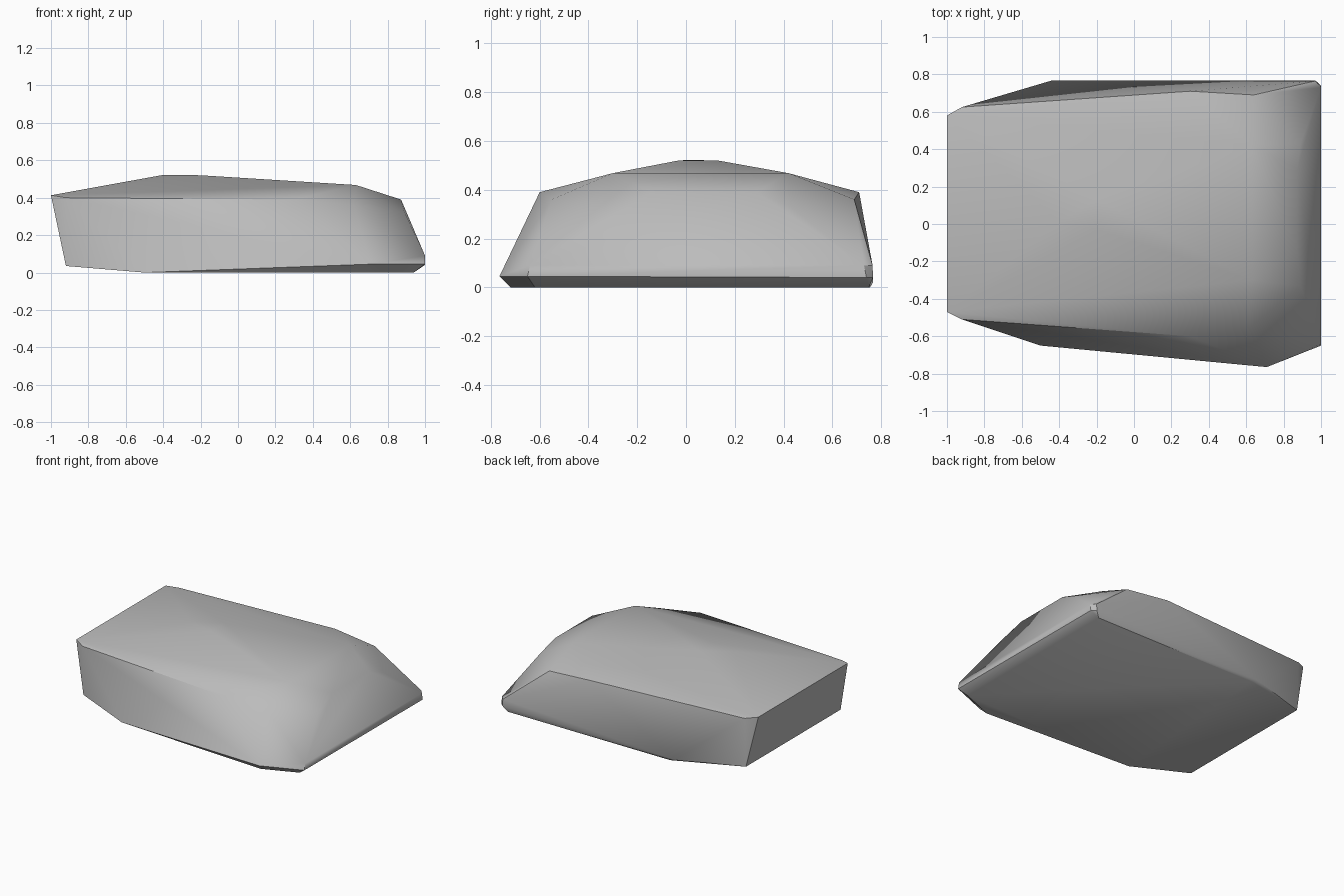
import bpy
import bmesh
from math import radians

cube = bpy.data.objects.get("Cube")
if cube:
    bpy.data.objects.remove(cube)

# Single stone colour
stone = bpy.data.materials.new("stone grey")
stone.use_nodes = True
colour = (0.5, 0.5, 0.5, 1)
stone.diffuse_color = colour
bsdf = next(n for n in stone.node_tree.nodes if n.type == 'BSDF_PRINCIPLED')
bsdf.inputs["Base Color"].default_value = colour
bsdf.inputs["Roughness"].default_value = 0.9

# Corner points of the slab, grouped from the ground up
base = [(-.5, -.65, 0), (.69, -.72, 0), (.94, -.62, 0), (.94, .75, 0), (-.4, .755, 0)]
lower_edge = [(-.92, -.5, .035), (.71, -.765, .045), (1, -.65, .045), (1, .74, .04),
              (.97, .767, .04), (-.44, .767, .02), (-.92, .61, .035),
              (1, -.64, .09), (1, .73, .09), (.97, .765, .09)]
rim = [(-1, -.47, .413), (-.92, -.51, .4), (.3, -.6, .39), (.62, -.55, .36),
       (.89, -.33, .32), (.872, -.14, .39), (.872, .29, .39), (.89, .43, .33),
       (.64, .69, .36), (.3, .71, .39), (-.92, .625, .4), (-1, .58, .413)]
crown = [(-.4, .01, .522), (-.2, -.03, .52), (-.2, .13, .52),
         (.63, -.3, .468), (.63, .42, .468)]

# Wrap the points in a faceted shell
bm = bmesh.new()
for point in base + lower_edge + rim + crown:
    bm.verts.new(point)
hull = bmesh.ops.convex_hull(bm, input=bm.verts[:])
loose = list({v for v in hull["geom_interior"] + hull["geom_unused"]
              if isinstance(v, bmesh.types.BMVert)})
bmesh.ops.delete(bm, geom=loose, context='VERTS')
bmesh.ops.recalc_face_normals(bm, faces=bm.faces[:])

mesh = bpy.data.meshes.new("rock_slab")
bm.to_mesh(mesh)
bm.free()
mesh.materials.append(stone)
rock = bpy.data.objects.new("rock_slab", mesh)
bpy.context.collection.objects.link(rock)

# Soft facets with crisp rim edges
bpy.context.view_layer.objects.active = rock
rock.select_set(True)
bpy.ops.object.shade_smooth_by_angle(angle=radians(38))
